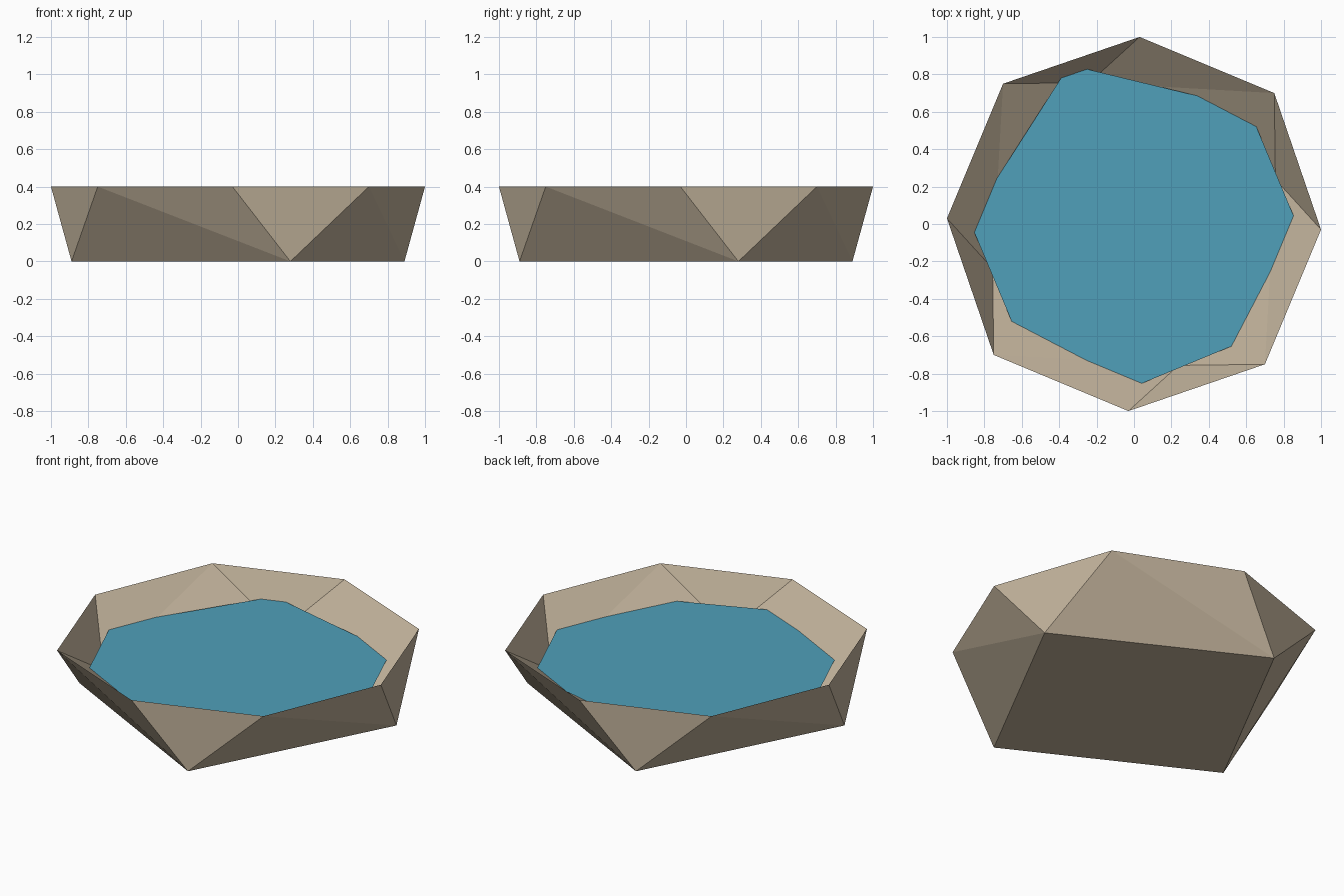
import bpy, bmesh

if "Cube" in bpy.data.objects:
    bpy.data.objects.remove(bpy.data.objects["Cube"])


def material(name, rgb):
    m = bpy.data.materials.new(name)
    m.diffuse_color = (*rgb, 1)
    m.use_nodes = True
    m.node_tree.nodes["Principled BSDF"].inputs["Base Color"].default_value = m.diffuse_color
    return m


def build(name, bm, mat):
    bmesh.ops.recalc_face_normals(bm, faces=bm.faces)
    me = bpy.data.meshes.new(name)
    bm.to_mesh(me)
    bm.free()
    me.materials.append(mat)
    ob = bpy.data.objects.new(name, me)
    bpy.context.collection.objects.link(ob)
    return ob


def turn(p, n):
    # quarter turns about z
    x, y, z = p
    for _ in range(n % 4):
        x, y = -y, x
    return (x, y, z)


stone = material("stone", (0.54, 0.45, 0.33))
water_blue = material("water blue", (0.08, 0.35, 0.49))

# Basin: eight-sided rim, four-cornered foot and a smaller four-cornered floor
bm = bmesh.new()
side = [bm.verts.new(turn((1, -0.03, 0.4), i)) for i in range(4)]
diag = [bm.verts.new(turn((0.75, 0.70, 0.4), i)) for i in range(4)]
foot = [bm.verts.new(turn((0.89, 0.28, 0), i)) for i in range(4)]
floor = [bm.verts.new(turn((0.756, 0.238, 0.1), i)) for i in range(4)]
for ring in (foot, floor):
    for i in range(4):
        bm.faces.new((diag[i - 1], side[i], ring[i]))
        bm.faces.new((side[i], diag[i], ring[i]))
        bm.faces.new((diag[i - 1], ring[i], ring[i - 1]))
    bm.faces.new(ring)
build("basin", bm, stone)

# Water surface: irregular flat sheet touching the inner walls
outline = [(0.855, 0.04), (0.65, 0.53), (0.36, 0.68), (-0.26, 0.83),
           (-0.39, 0.78), (-0.78, 0.17), (-0.86, -0.03), (-0.65, -0.53),
           (-0.26, -0.73), (0.035, -0.855), (0.53, -0.65), (0.73, -0.26)]
bm = bmesh.new()
bm.faces.new([bm.verts.new((x, y, 0.25)) for x, y in outline])
build("water", bm, water_blue)
